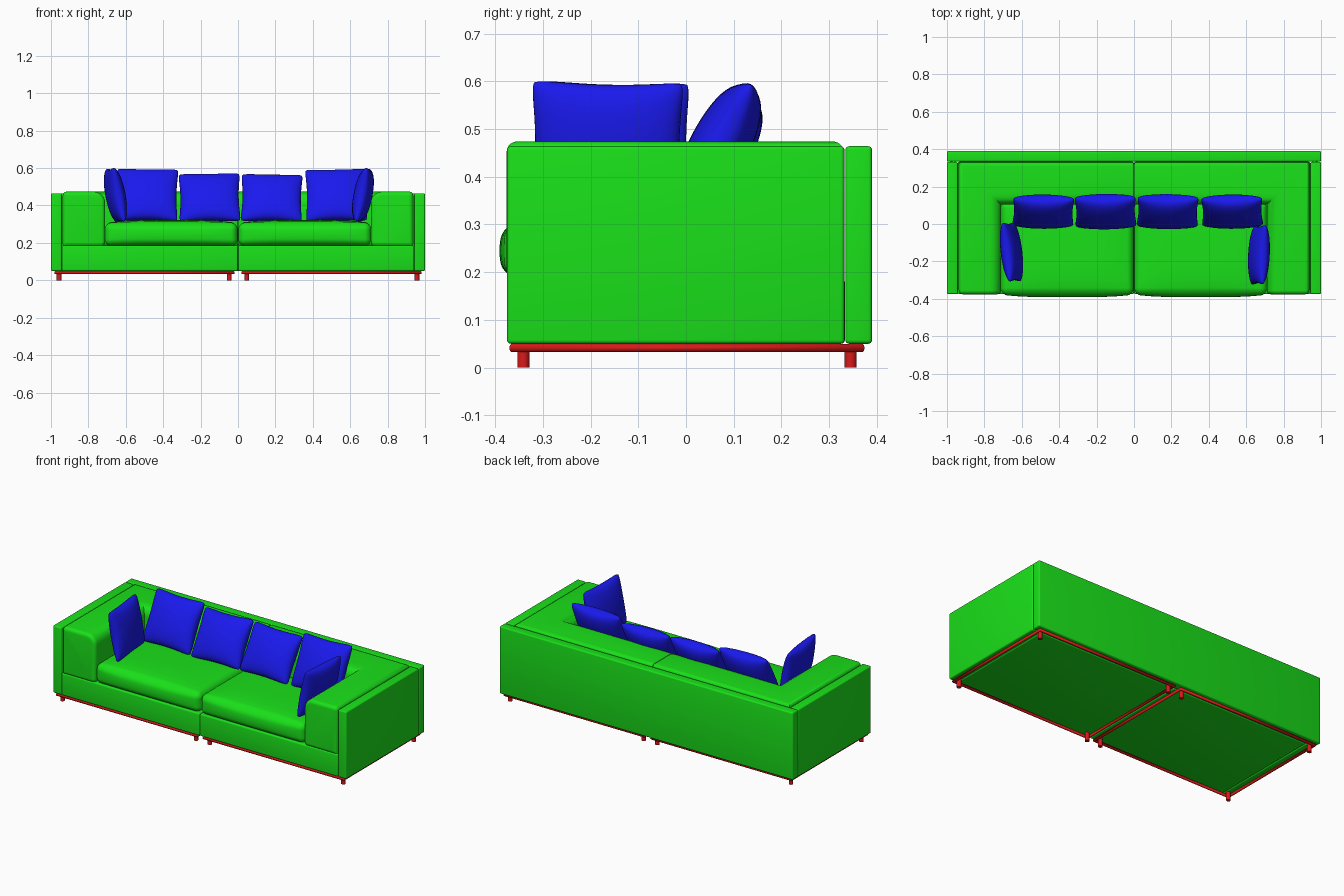
import bpy, bmesh, math
from mathutils import Vector, Matrix

if "Cube" in bpy.data.objects:
    bpy.data.objects.remove(bpy.data.objects["Cube"])


def material(name, rgb):
    m = bpy.data.materials.new(name)
    m.diffuse_color = (*rgb, 1)
    m.use_nodes = True
    m.node_tree.nodes["Principled BSDF"].inputs["Base Color"].default_value = m.diffuse_color
    return m


GREEN = material("green_fabric", (0.01, 0.75, 0.01))
BLUE = material("blue_fabric", (0.01, 0.01, 0.85))
RED = material("red_metal", (0.7, 0.01, 0.01))


def finish(name, bm, mat, angle=50):
    bmesh.ops.recalc_face_normals(bm, faces=bm.faces)
    me = bpy.data.meshes.new(name)
    bm.to_mesh(me)
    bm.free()
    ob = bpy.data.objects.new(name, me)
    bpy.context.collection.objects.link(ob)
    me.materials.append(mat)
    bpy.ops.object.select_all(action='DESELECT')
    ob.select_set(True)
    bpy.context.view_layer.objects.active = ob
    bpy.ops.object.shade_smooth_by_angle(angle=math.radians(angle))
    return ob


def box(name, lo, hi, r=0.008):
    """Upholstered panel with softly rounded edges."""
    lo, hi = Vector(lo), Vector(hi)
    bm = bmesh.new()
    bmesh.ops.create_cube(bm, size=1)
    for v in bm.verts:
        v.co = (lo + hi) / 2 + v.co * (hi - lo)
    bmesh.ops.bevel(bm, geom=bm.edges[:], offset=r, segments=4, profile=0.5, affect='EDGES')
    return finish(name, bm, GREEN)


def cushion(name, lo, hi, r, crown, front):
    """Rounded box with a crowned top and a bulging front."""
    lo, hi = Vector(lo), Vector(hi)
    c, h = (lo + hi) / 2, (hi - lo) / 2
    n, k = 20, 5
    bm = bmesh.new()
    bmesh.ops.create_cube(bm, size=2)
    bmesh.ops.subdivide_edges(bm, edges=bm.edges[:], cuts=n - 1, use_grid_fill=True)
    for v in bm.verts:
        inner, off = Vector(), Vector()
        for i in range(3):
            s = (v.co[i] + 1) / 2 * n
            d = min(s, n - s)
            sign = -1 if s < n / 2 else 1
            if d < k:
                inner[i] = sign * (h[i] - r)
                off[i] = sign * math.tan((1 - d / k) * math.pi / 4)
            else:
                inner[i] = (h[i] - r) * (s - n / 2) / (n / 2 - k)
        p = inner + (off.normalized() * r if off.length > 1e-6 else off)
        u, w, t = (p[i] / h[i] for i in range(3))
        if t > 0:
            p.z += crown * t * (1 - u ** 4) * (1 - w ** 4)
        if w < 0:
            p.y += front * w * (1 - u ** 4) * (1 - t * t)
        v.co = c + p
    return finish(name, bm, GREEN)


def arm_profile(inset):
    """Cross-section (distance from the outer shell, height), shrunk by inset."""
    pts = []
    corners = [(0.003, 0.18, 0.012, 180), (0.23, 0.18, 0.025, 270),
               (0.23, 0.474, 0.06, 0), (0.003, 0.474, 0.022, 90)]
    for d, z, r, a0 in corners:
        sd, sz = (1 if d < 0.1 else -1), (1 if z < 0.3 else -1)
        r2 = max(r - inset, 0.004)
        for j in range(7):
            a = math.radians(a0 + 15 * j)
            pts.append((d + sd * (inset + r2) + r2 * math.cos(a),
                        z + sz * (inset + r2) + r2 * math.sin(a)))
    return pts


def arm_and_back(name, side):
    """L-shaped padding: arm, mitred corner, then half of the back."""
    bm = bmesh.new()
    rings = []

    def ring(inset, place):
        rings.append([bm.verts.new(place(d, z)) for d, z in arm_profile(inset)])

    R = 0.022
    steps = [math.radians(18 * i) for i in range(6)]
    for a in steps:
        y = -0.376 + R * (1 - math.sin(a))
        ring(R * (1 - math.cos(a)), lambda d, z: (side * (0.94 - d), y, z))
    ring(0, lambda d, z: (side * (0.94 - d), 0.333 - d, z))
    for a in reversed(steps):
        x = 0.001 + 0.008 * (1 - math.sin(a))
        ring(0.008 * (1 - math.cos(a)), lambda d, z: (side * x, 0.333 - d, z))
    # the front rings run from the face inwards
    rings[:6] = rings[:6][::-1]
    rings[7:] = rings[7:][::-1]
    rings[:6] = sorted(rings[:6], key=lambda q: q[0].co.y)
    rings[7:] = sorted(rings[7:], key=lambda q: -abs(q[0].co.x))
    m = len(rings[0])
    for a, b in zip(rings, rings[1:]):
        for i in range(m):
            bm.faces.new((a[i], a[(i + 1) % m], b[(i + 1) % m], b[i]))
    bm.faces.new(rings[0])
    bm.faces.new(rings[-1])
    return finish(name, bm, GREEN)


def pillow(name, loc, w, h, t, tilt, yaw, roll=0):
    """Square scatter pillow: pinched outline, blunt puffy edges."""
    n = 24
    bm = bmesh.new()
    grid = {}
    for s in (-1, 1):
        for i in range(n + 1):
            for j in range(n + 1):
                u = -math.cos(math.pi * i / n)
                v = -math.cos(math.pi * j / n)
                edge = i in (0, n) or j in (0, n)
                if edge and s == 1:
                    grid[s, i, j] = grid[-1, i, j]
                    continue
                x = u * w / 2 * (1 - 0.07 * (1 - v * v) * abs(u) ** 3)
                z = v * h / 2 * (1 - 0.07 * (1 - u * u) * abs(v) ** 3)
                # pull the corners in a little so they read as rounded
                k = 1 - 0.05 * (u * v) ** 8
                y = s * t / 2 * max((1 - u * u) * (1 - v * v), 0) ** 0.42
                grid[s, i, j] = bm.verts.new((x * k, y, z * k))
        for i in range(n):
            for j in range(n):
                q = [grid[s, i, j], grid[s, i + 1, j], grid[s, i + 1, j + 1], grid[s, i, j + 1]]
                bm.faces.new(q)
    rot = (Matrix.Rotation(math.radians(yaw), 4, 'Z') @ Matrix.Rotation(math.radians(-tilt), 4, 'X')
           @ Matrix.Rotation(math.radians(roll), 4, 'Y'))
    bmesh.ops.transform(bm, matrix=Matrix.Translation(loc) @ rot, verts=bm.verts)
    return finish(name, bm, BLUE, 80)


# Outer shell: back panel across the full width
box("back_panel", (-1, 0.334, 0.05), (1, 0.39, 0.464))

for side, label in ((-1, "left"), (1, "right")):
    def span(a, b):
        return (a, b) if side > 0 else (-b, -a)

    # Side panel, base and padding
    x0, x1 = span(0.942, 1.0)
    box(label + "_side_panel", (x0, -0.375, 0.05), (x1, 0.332, 0.464))
    x0, x1 = span(0.001, 0.941)
    box(label + "_base", (x0, -0.375, 0.05), (x1, 0.333, 0.187))
    arm_and_back(label + "_arm_and_back", side)
    x0, x1 = span(0.002, 0.712)
    cushion(label + "_seat_cushion", (x0, -0.377, 0.184), (x1, 0.12, 0.306), 0.035, 0.016, 0.014)

    # Round-bar floor frame
    cu = bpy.data.curves.new(label + "_floor_frame", 'CURVE')
    cu.dimensions = '3D'
    cu.bevel_depth = 0.009
    cu.bevel_resolution = 3
    sp = cu.splines.new('POLY')
    sp.points.add(3)
    sp.use_cyclic_u = True
    corners = [(0.024, -0.364), (0.976, -0.364), (0.976, 0.368), (0.024, 0.368)]
    for p, (x, y) in zip(sp.points, corners):
        p.co = (side * x, y, 0.041, 1)
    cu.materials.append(RED)
    bpy.context.collection.objects.link(bpy.data.objects.new(label + "_floor_frame", cu))

    # Legs
    for x in (0.047, 0.957):
        for y, end in ((-0.341, "front"), (0.345, "back")):
            bm = bmesh.new()
            bmesh.ops.create_cone(bm, cap_ends=True, segments=20, radius1=0.0125, radius2=0.0125, depth=0.05,
                                  matrix=Matrix.Translation((side * x, y, 0.025)))
            finish(f"{label}_{end}_leg", bm, RED)

# Back pillows leaning on the padding
for i, (x, z, h, tilt, roll) in enumerate([(-0.485, 0.456, 0.315, 27, 1), (-0.152, 0.442, 0.30, 31, -1),
                                           (0.18, 0.44, 0.295, 31, 1), (0.525, 0.455, 0.315, 27, -1)]):
    pillow(f"back_pillow_{i + 1}", (x, 0.066, z), 0.335, h, 0.125, tilt, 0, roll)

# Side pillows leaning on the arms
pillow("left_side_pillow", (-0.655, -0.15, 0.455), 0.325, 0.30, 0.10, 11, 97, 1)
pillow("right_side_pillow", (0.668, -0.165, 0.455), 0.325, 0.30, 0.10, 11, -93, -1)
